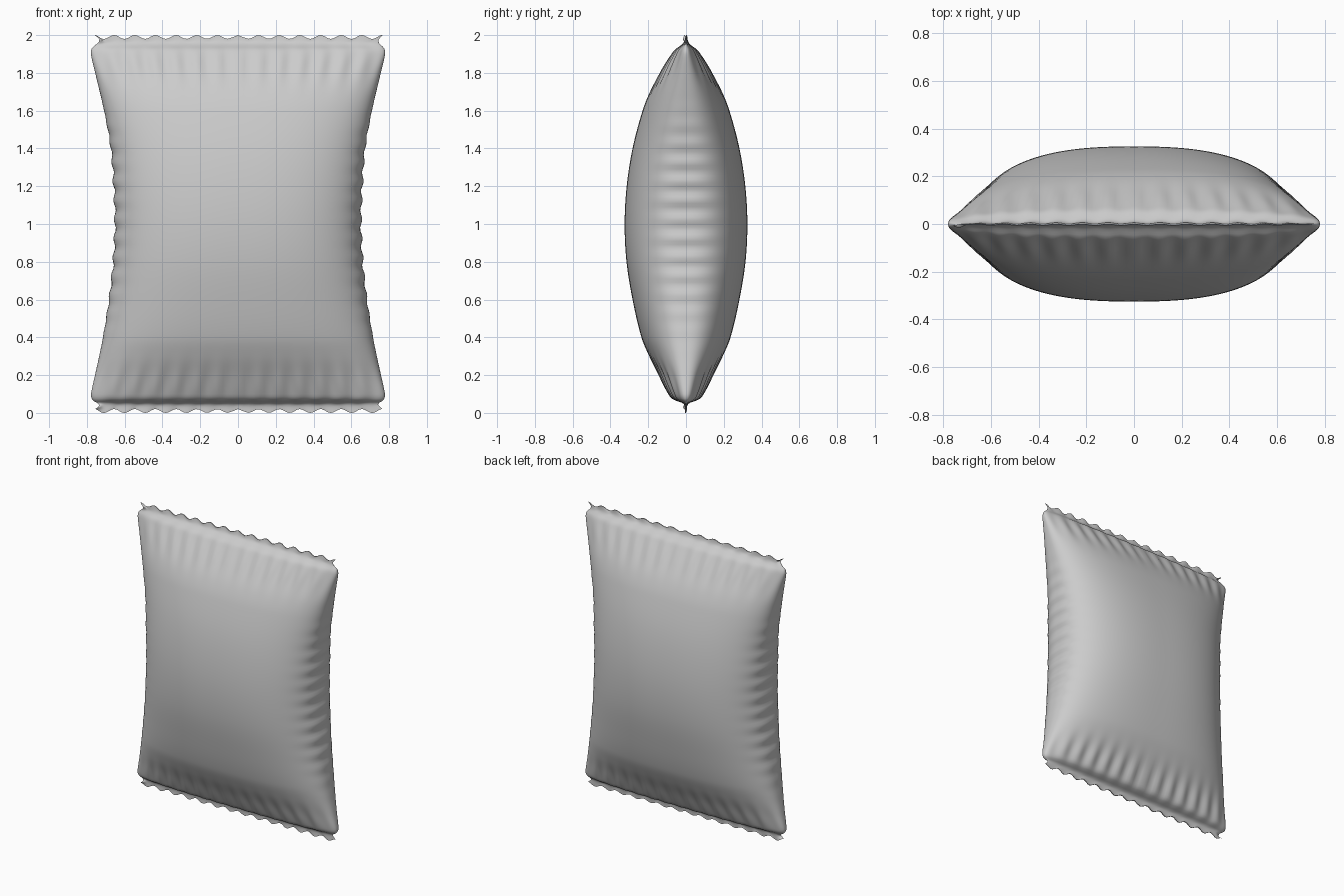
import bpy, bmesh
from math import sin, cos, pi, exp, asin

if "Cube" in bpy.data.objects:
    bpy.data.objects.remove(bpy.data.objects["Cube"])

N = 320          # vertices around each cross-section
POWER = 2.5      # superellipse exponent of the section
TEETH = 14       # crimp teeth along each seal

# Side profile: height, half width, half thickness
PROFILE = [
    (0.010, 0.765, 0.003), (0.025, 0.752, 0.004), (0.042, 0.742, 0.008),
    (0.054, 0.748, 0.022), (0.062, 0.762, 0.045), (0.075, 0.774, 0.070),
    (0.10, 0.778, 0.088), (0.20, 0.757, 0.140), (0.30, 0.735, 0.194),
    (0.40, 0.715, 0.236), (0.60, 0.683, 0.283), (0.80, 0.661, 0.315),
    (1.00, 0.652, 0.325), (1.20, 0.658, 0.314), (1.40, 0.673, 0.283),
    (1.60, 0.709, 0.230), (1.70, 0.732, 0.190), (1.80, 0.756, 0.134),
    (1.90, 0.779, 0.072), (1.925, 0.776, 0.054), (1.94, 0.765, 0.034),
    (1.955, 0.748, 0.016), (1.97, 0.744, 0.007), (1.99, 0.765, 0.003),
]


def spow(v, e):
    return abs(v) ** e * (1 if v >= 0 else -1)


def resample(points):
    """Smooth the profile with monotone-ish Hermite pieces in z."""
    def slope(i, k):
        a, b = points[max(i - 1, 0)], points[min(i + 1, len(points) - 1)]
        return (b[k] - a[k]) / (b[0] - a[0])
    out = []
    for i in range(len(points) - 1):
        p, q = points[i], points[i + 1]
        h = q[0] - p[0]
        steps = max(2, round(h / 0.018))
        for j in range(steps):
            s = j / steps
            h0, h1 = 2*s**3 - 3*s**2 + 1, s**3 - 2*s**2 + s
            h2, h3 = 3*s**2 - 2*s**3, s**3 - s**2
            vals = [h0*p[k] + h1*h*slope(i, k) + h2*q[k] + h3*h*slope(i + 1, k)
                    for k in (1, 2)]
            out.append((p[0] + h * s, vals[0], max(vals[1], 0.002)))
    out.append(points[-1])
    return out


bm = bmesh.new()
rings = []
for z, w, t in resample(PROFILE):
    end = min(z, 2 - z)                          # distance to nearest seal edge
    seal = max(0.0, min(1.0, (0.05 - end) / 0.04))
    pucker = 0.07 * exp(-((end - 0.12) / 0.10) ** 2)
    side = 0.006 * exp(-((z - 1) / 0.5) ** 4)
    ring = []
    for i in range(N):
        a = 2 * pi * i / N
        x = spow(cos(a), 2 / POWER)
        y = spow(sin(a), 2 / POWER)
        if abs(y) < 1e-6:
            y = 0
        wave = cos(2 * pi * TEETH * (x + 1) / 2)
        # creases down the rounded sides
        px = w * x + side * sin(2 * pi * z / 0.1) * spow(x, 15)
        # puckers spreading from the seals, then crimped zigzag edges
        py = t * y * (1 + pucker * wave) + 0.003 * seal * wave * (1 - x ** 8)
        pz = z + 0.010 * seal * wave
        # small bent ears where the left end of each seal folds over
        ear = exp(-((x + 1) / 0.035) ** 2) * exp(-((end - 0.025) / 0.018) ** 2)
        ring.append(bm.verts.new((px + 0.012 * ear, py - 0.015 * ear, pz)))
    rings.append(ring)

# Bag skin
for r0, r1 in zip(rings, rings[1:]):
    for i in range(N):
        j = (i + 1) % N
        bm.faces.new((r0[i], r0[j], r1[j], r1[i]))

# Thin cut edges of the two seals
for ring in (rings[0], rings[-1]):
    for i in range(N // 2):
        quad = [ring[i], ring[i + 1], ring[(N - i - 1) % N], ring[(N - i) % N]]
        bm.faces.new(list(dict.fromkeys(quad)))

bmesh.ops.recalc_face_normals(bm, faces=bm.faces)
mesh = bpy.data.meshes.new("pillow_bag")
bm.to_mesh(mesh)
bm.free()
bag = bpy.data.objects.new("pillow_bag", mesh)
bpy.context.collection.objects.link(bag)
bpy.context.view_layer.objects.active = bag
bag.select_set(True)
bpy.ops.object.shade_smooth_by_angle(angle=0.9)
